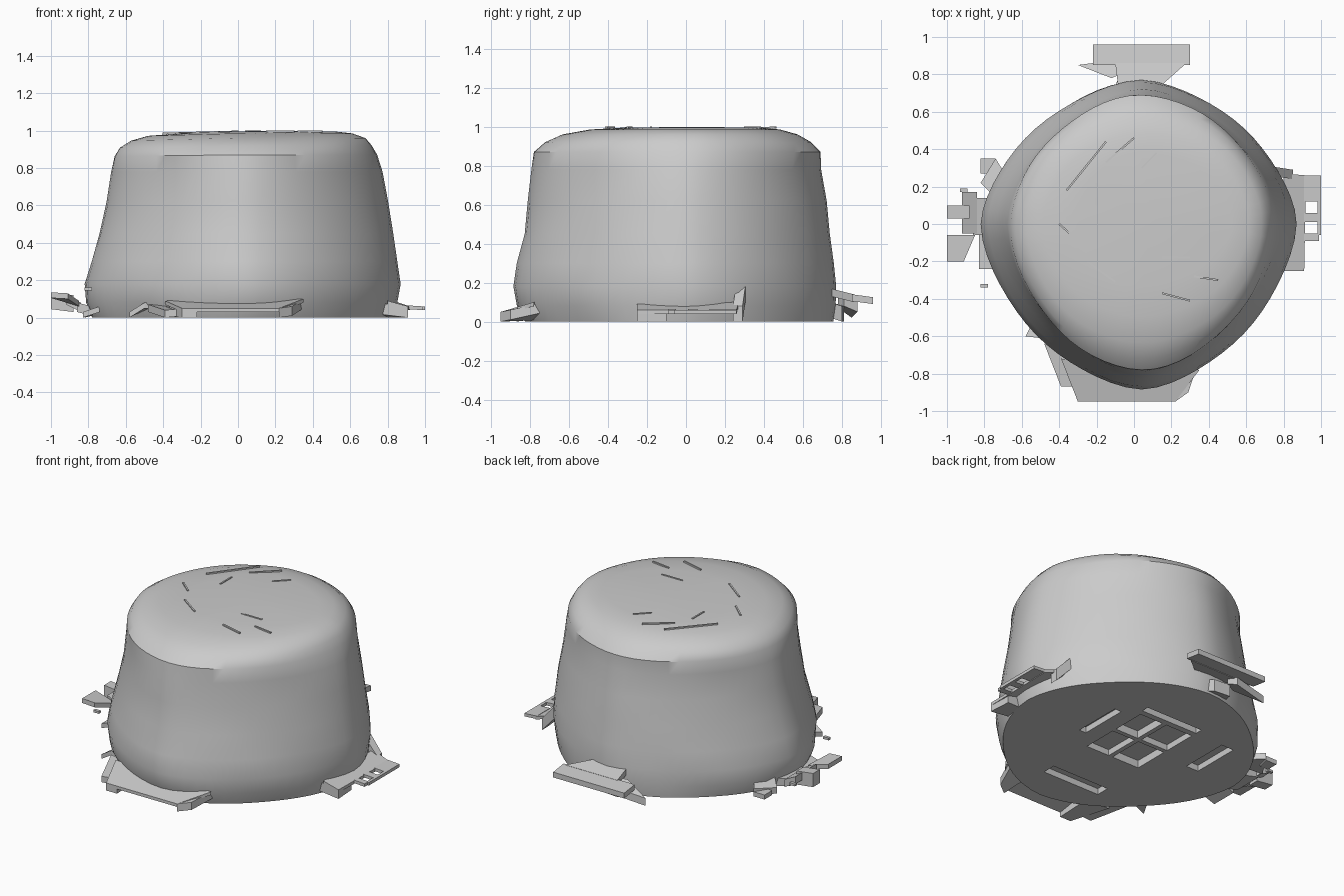
import bpy, bmesh, math
from mathutils import Vector

cube = bpy.data.objects.get("Cube")
if cube:
    bpy.data.objects.remove(cube, do_unlink=True)

grey = bpy.data.materials.new("plain grey")
grey.use_nodes = True
grey.diffuse_color = (0.6, 0.6, 0.6, 1)
grey.node_tree.nodes["Principled BSDF"].inputs["Base Color"].default_value = (0.6, 0.6, 0.6, 1)


def finish(name, bm):
    bmesh.ops.recalc_face_normals(bm, faces=bm.faces)
    mesh = bpy.data.meshes.new(name)
    bm.to_mesh(mesh)
    bm.free()
    mesh.materials.append(grey)
    obj = bpy.data.objects.new(name, mesh)
    bpy.context.collection.objects.link(obj)
    return obj


def activate(obj):
    bpy.ops.object.select_all(action='DESELECT')
    obj.select_set(True)
    bpy.context.view_layer.objects.active = obj


def add_slab(bm, top, thick):
    """Solid slab hanging below a four-cornered, possibly tilted, top face."""
    up = [bm.verts.new(p) for p in top]
    low = [bm.verts.new((x, y, z - thick)) for x, y, z in top]
    bm.faces.new(up)
    bm.faces.new(low[::-1])
    for i in range(4):
        j = (i + 1) % 4
        bm.faces.new((up[i], low[i], low[j], up[j]))


def slab(name, top, thick):
    bm = bmesh.new()
    add_slab(bm, top, thick)
    return finish(name, bm)


def box(x0, x1, y0, y1, z):
    return [(x0, y0, z), (x1, y0, z), (x1, y1, z), (x0, y1, z)]


# Body: rounded-diamond rings, given as height, left, right, front, back extents
rings = [
    (0.00, -.78, .83, -.83, .76), (0.08, -.81, .85, -.87, .77),
    (0.18, -.815, .865, -.885, .77), (0.30, -.78, .85, -.87, .76),
    (0.45, -.74, .83, -.83, .74), (0.62, -.70, .80, -.81, .72),
    (0.78, -.68, .775, -.795, .695), (0.87, -.66, .745, -.78, .69),
    (0.92, -.63, .715, -.72, .64), (0.96, -.57, .68, -.63, .57),
    (0.985, -.48, .61, -.49, .48), (0.995, -.30, .52, -.32, .38),
]
SIDES, CX = 64, 0.04


def ring_point(angle, ring, power=1.68):
    z, left, right, front, back = ring
    c, s = math.cos(angle), math.sin(angle)
    r = (abs(c) ** power + abs(s) ** power) ** (-1 / power)
    # The cap is rounder than the wall
    r *= 1 + 0.07 * max(0, z - 0.8) * abs(math.sin(2 * angle)) * 5
    lump = 0.006 * math.sin(5 * angle + 7 * z) * math.sin(9 * z + 3 * angle)
    r += lump
    x = CX + c * r * ((right - CX) if c > 0 else (CX - left))
    y = s * r * (back if s > 0 else -front)
    return x, y, z - max(0, -x) * 0.03 * max(0, z - 0.8) * 5


bm = bmesh.new()
loops = [[bm.verts.new(ring_point(math.tau * i / SIDES, ring)) for i in range(SIDES)]
         for ring in rings]
for a, b in zip(loops, loops[1:]):
    for i in range(SIDES):
        j = (i + 1) % SIDES
        bm.faces.new((a[i], a[j], b[j], b[i]))
bm.faces.new(loops[0][::-1])
hub = bm.verts.new((0.1, 0.03, 0.998))
for i in range(SIDES):
    bm.faces.new((loops[-1][i], loops[-1][(i + 1) % SIDES], hub))
body = finish("body", bm)

# Recesses in the underside
bm = bmesh.new()
for x0, x1, y0, y1, depth in [
        (-.20, .00, -.20, .04, .05), (.03, .20, -.20, .04, .04),
        (-.20, .00, .07, .30, .04), (.03, .20, .07, .30, .05),
        (.31, .36, -.08, .25, .04), (-.50, -.41, .00, .33, .04),
        (-.22, .20, -.60, -.51, .04), (-.20, .22, .34, .39, .04)]:
    add_slab(bm, box(x0, x1, y0, y1, depth), depth + 0.05)
cutter = finish("recess_cutter", bm)
cutter.hide_render = True
cut = body.modifiers.new("recesses", 'BOOLEAN')
cut.operation, cut.object, cut.solver = 'DIFFERENCE', cutter, 'EXACT'
activate(body)
bpy.ops.object.modifier_apply(modifier=cut.name)
bpy.data.objects.remove(cutter, do_unlink=True)
activate(body)
bpy.ops.object.shade_smooth_by_angle(angle=math.radians(35))

# Front tab: sloping roof on two cheeks with an open mouth
slab("front_tab_roof", [(-.30, -.95, .05), (.22, -.95, .05), (.35, -.78, .10), (-.39, -.72, .09)], .02)
slab("front_tab_right_cheek", [(-.30, -.95, .05), (-.22, -.95, .05), (-.22, -.70, .06), (-.39, -.70, .06)], .05)
slab("front_tab_left_cheek", [(.22, -.95, .05), (.29, -.90, .06), (.35, -.72, .10), (.22, -.72, .06)], .05)
slab("front_tab_corner", [(-.39, -.87, .04), (-.28, -.87, .05), (-.28, -.66, .06), (-.48, -.64, .07)], .04)
slab("front_side_chip", [(-.58, -.60, .03), (-.50, -.61, .08), (-.44, -.60, .08), (-.54, -.52, .05)], .03)

# Left tab: sloping shelf ending in a slotted lip
slab("left_tab_shelf", [(.80, -.25, .09), (.91, -.25, .06), (.92, .26, .06), (.80, .27, .10)], .02)
slab("left_tab_front_cheek", [(.74, -.25, .08), (.91, -.25, .06), (.90, -.10, .06), (.74, -.10, .06)], .06)
slab("left_tab_back_cheek", [(.72, .26, .20), (.85, .24, .08), (.85, .29, .08), (.72, .31, .22)], .08)
for i, (y0, y1) in enumerate([(-.09, -.05), (.01, .06), (.12, .26)]):
    slab(f"left_tab_finger_{i + 1}", [(.91, y0, .065), (.99, y0, .06), (.99, y1, .06), (.91, y1, .065)], .02)
slab("left_tab_lip", [(.98, -.06, .06), (1, -.06, .06), (1, .26, .06), (.98, .26, .06)], .02)

# Back tab: raised bar with a neck and a broken side wedge
slab("back_tab_bar", [(-.22, .85, .14), (.30, .85, .14), (.30, .96, .125), (-.22, .96, .125)], .035)
slab("back_tab_neck", [(-.08, .70, .18), (.10, .70, .18), (.28, .86, .14), (-.10, .86, .14)], .04)
slab("back_tab_wedge", [(-.30, .85, .07), (-.12, .78, .12), (-.05, .81, .13), (-.07, .88, .10)], .05)
slab("back_tab_foot", [(-.10, .74, .10), (.06, .74, .10), (.04, .80, .08), (-.07, .81, .08)], .08)

# Right tab: two upturned tongues, a cross block and loose chips
slab("right_tab_front_tongue", [(-1, -.20, .135), (-.91, -.20, .13), (-.85, -.06, .09), (-1, -.06, .135)], .03)
slab("right_tab_back_tongue", [(-1, .03, .135), (-.88, .03, .12), (-.88, .10, .12), (-1, .10, .135)], .09)
slab("right_tab_block", [(-.92, -.05, .12), (-.84, -.05, .08), (-.84, .17, .08), (-.92, .17, .12)], .05)
slab("right_tab_base", [(-.86, -.06, .08), (-.74, -.06, .05), (-.74, .14, .05), (-.86, .14, .08)], .05)
slab("right_front_chip", [(-.83, -.24, .03), (-.74, -.24, .06), (-.74, -.06, .06), (-.83, -.06, .03)], .03)
slab("right_back_chip", [(-.82, .22, .04), (-.74, .35, .06), (-.66, .22, .08), (-.76, .16, .08)], .04)
slab("right_corner_chip", [(-.82, .27, .04), (-.76, .27, .04), (-.74, .35, .04), (-.82, .35, .04)], .03)
for i, (x, y, z) in enumerate([(-.80, -.33, .16), (-.91, .18, .08)]):
    slab(f"loose_chip_{i + 1}", box(x - .02, x + .02, y - .01, y + .01, z), .015)

# Thin creases on the cap
creases = [(-.36, .18, -.15, .44), (-.20, .10, -.20, .22), (-.15, .33, 0, .46),
           (.04, .30, .12, .38), (-.40, 0, -.31, -.08), (-.25, -.20, -.10, -.31),
           (.15, -.18, .30, -.18), (.32, -.28, .45, -.30), (.15, -.37, .30, -.41)]
bm = bmesh.new()
for x0, y0, x1, y1 in creases:
    a, b = Vector((x0, y0)), Vector((x1, y1))
    side = (b - a).orthogonal().normalized() * 0.005
    top = [(p.x, p.y, 1 - max(0, -p.x) * 0.028) for p in (a - side, b - side, b + side, a + side)]
    add_slab(bm, top, 0.009)
finish("cap_creases", bm)
